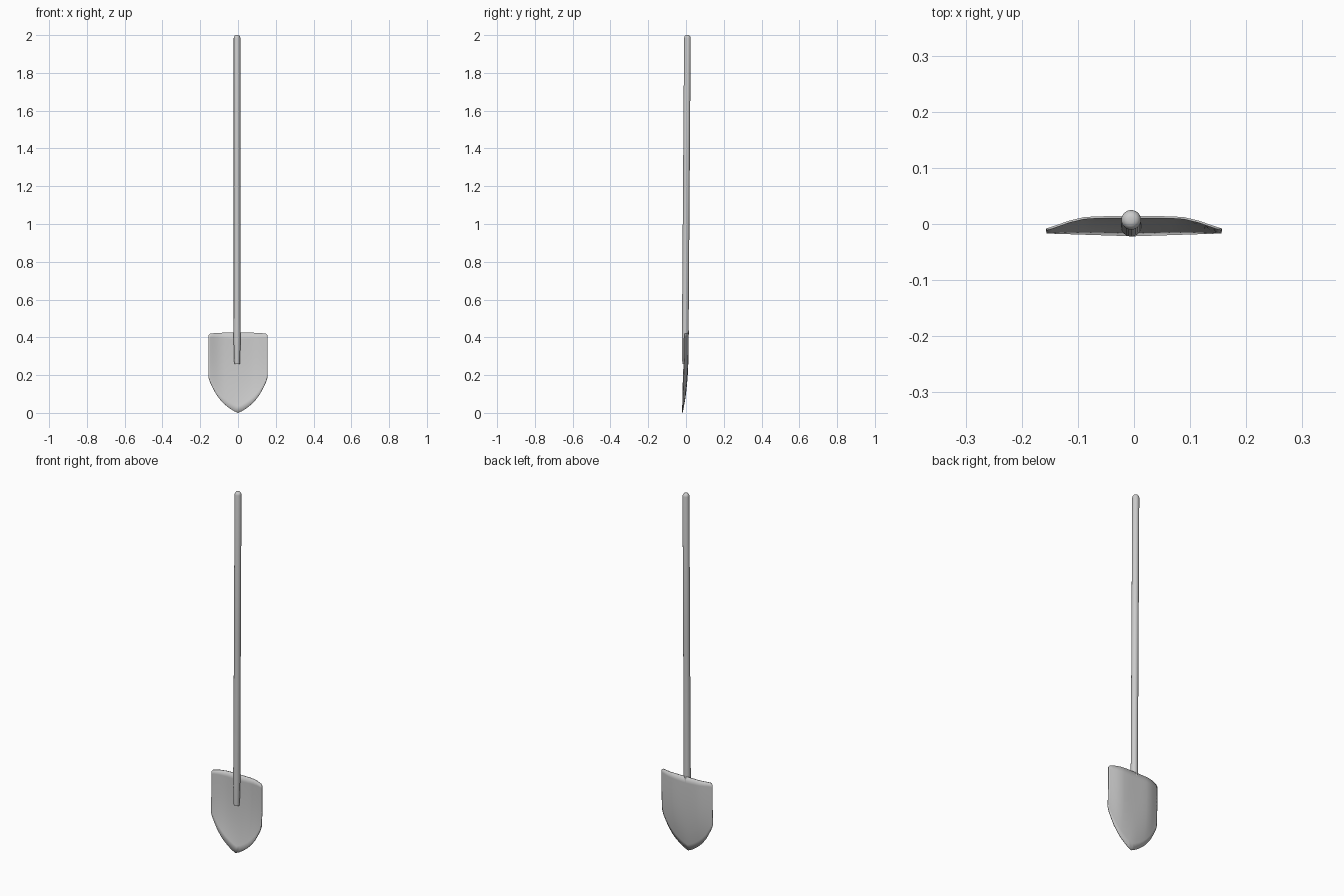
import bpy, bmesh, math

if "Cube" in bpy.data.objects:
    bpy.data.objects.remove(bpy.data.objects["Cube"])


def finish(name, bm, angle):
    bmesh.ops.recalc_face_normals(bm, faces=bm.faces)
    me = bpy.data.meshes.new(name)
    bm.to_mesh(me)
    bm.free()
    ob = bpy.data.objects.new(name, me)
    bpy.context.collection.objects.link(ob)
    bpy.ops.object.select_all(action='DESELECT')
    ob.select_set(True)
    bpy.context.view_layer.objects.active = ob
    bpy.ops.object.shade_smooth_by_angle(angle=math.radians(angle))
    return ob


# Blade: columns of (x, bottom z, top z, top y), dished forward towards the rim
half = [(0, 0, .425, .012), (.022, .010, .425, .012), (.045, .025, .425, .012),
        (.070, .045, .425, .0115), (.090, .065, .424, .010), (.115, .098, .423, .004),
        (.135, .135, .421, -.003), (.148, .162, .419, -.0075), (.156, .188, .410, -.010)]
columns = [(-x, a, b, y) for x, a, b, y in half[:0:-1]] + half
ROWS = 12
bm = bmesh.new()
grid = []
for x, zb, zt, yt in columns:
    rim = -.020 + .005 * abs(x) / .156
    col = []
    for i in range(ROWS + 1):
        t = i / ROWS
        e = 1 - (1 - t) ** 3
        col.append(bm.verts.new((x, rim + (yt - rim) * e, zb + (zt - zb) * t)))
    grid.append(col)
for a, b in zip(grid, grid[1:]):
    for i in range(ROWS):
        bm.faces.new((a[i], b[i], b[i + 1], a[i + 1]))
blade = finish("blade", bm, 40)
mod = blade.modifiers.new("thickness", 'SOLIDIFY')
mod.thickness = .004
mod.offset = 0

# Handle: slightly leaning round pole, tapered at the foot, rounded at the top
SIDES = 24
profile = [(.26, .0145), (.34, .0172), (.42, .0185), (.50, .0175), (1.2, .0175),
           (1.985, .0175), (1.993, .0155), (1.998, .011), (2.0, .005)]
bm = bmesh.new()
rings = []
for z, r in profile:
    cy = -.005 + .0125 * (z - .26) / 1.74
    rings.append([bm.verts.new((-.005 + r * math.cos(k * math.tau / SIDES),
                                cy + r * math.sin(k * math.tau / SIDES), z))
                  for k in range(SIDES)])
for a, b in zip(rings, rings[1:]):
    for k in range(SIDES):
        n = (k + 1) % SIDES
        bm.faces.new((a[k], a[n], b[n], b[k]))
bm.faces.new(rings[0][::-1])
bm.faces.new(rings[-1])
finish("handle", bm, 40)
